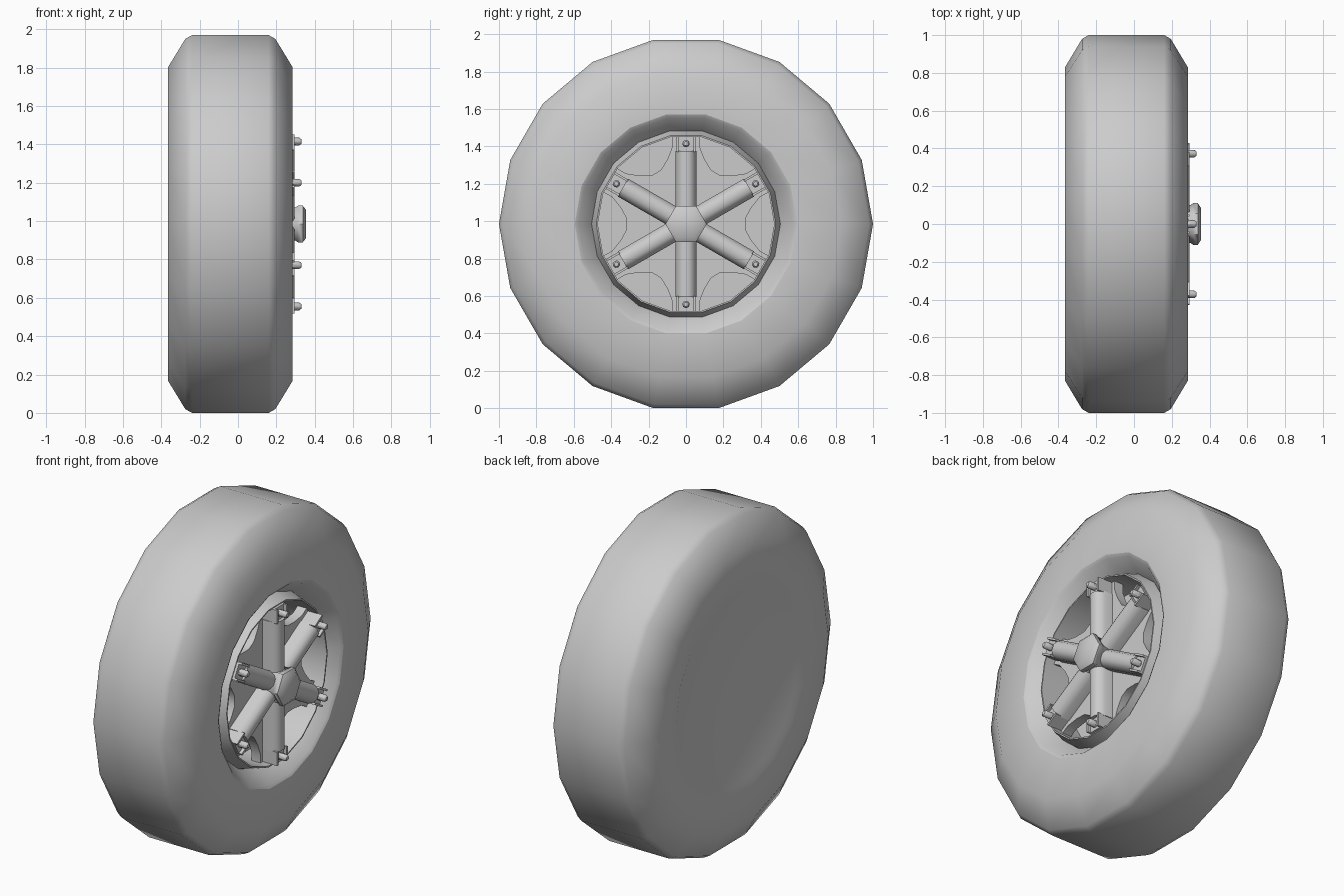
import bpy, bmesh
from math import sin, cos, pi, radians
from mathutils import Matrix, Vector

cube = bpy.data.objects.get("Cube")
if cube:
    bpy.data.objects.remove(cube, do_unlink=True)

AXLE = Vector((0, 0, 0.985))
SIDES = 18

grey = bpy.data.materials.new("plain grey")
grey.use_nodes = True
COLOUR = (0.6, 0.6, 0.6, 1)
grey.diffuse_color = COLOUR
grey.node_tree.nodes["Principled BSDF"].inputs["Base Color"].default_value = COLOUR


def finish(name, bm, angle=40):
    bmesh.ops.recalc_face_normals(bm, faces=bm.faces)
    mesh = bpy.data.meshes.new(name)
    bm.to_mesh(mesh)
    bm.free()
    obj = bpy.data.objects.new(name, mesh)
    obj.location = AXLE
    obj.data.materials.append(grey)
    bpy.context.collection.objects.link(obj)
    bpy.ops.object.select_all(action='DESELECT')
    obj.select_set(True)
    bpy.context.view_layer.objects.active = obj
    bpy.ops.object.shade_smooth_by_angle(angle=radians(angle))
    return obj


def lathe(bm, profile, sides=SIDES):
    """Revolve (x, radius) points about the axle; zero radius closes with a cap."""
    rings = []
    for x, r in profile:
        if r == 0:
            rings.append([bm.verts.new((x, 0, 0))] * sides)
        else:
            rings.append([bm.verts.new((x, r * cos(a), r * sin(a)))
                          for a in (2 * pi * i / sides for i in range(sides))])
    for a, b in zip(rings, rings[1:]):
        for i in range(sides):
            j = (i + 1) % sides
            corners = list(dict.fromkeys((a[i], a[j], b[j], b[i])))
            bm.faces.new(corners)


def prism(bm, points, offset, turn=None):
    """Extrude a closed outline along an offset."""
    low = [Vector(p) for p in points]
    high = [p + Vector(offset) for p in low]
    if turn:
        low, high = [turn @ p for p in low], [turn @ p for p in high]
    a = [bm.verts.new(p) for p in low]
    b = [bm.verts.new(p) for p in high]
    bm.faces.new(a)
    bm.faces.new(b)
    for i in range(len(a)):
        j = (i + 1) % len(a)
        bm.faces.new((a[i], a[j], b[j], b[i]))


def block(bm, x0, x1, y0, y1, z0, z1, turn):
    prism(bm, [(x0, y0, z0), (x1, y0, z0), (x1, y1, z0), (x0, y1, z0)],
          (0, 0, z1 - z0), turn)


# tyre with a closed, slightly recessed back
bm = bmesh.new()
lathe(bm, [(-0.35, 0), (-0.35, 0.58), (-0.365, 0.62), (-0.365, 0.83),
           (-0.275, 0.98), (-0.24, 1), (0.16, 1), (0.195, 0.98),
           (0.285, 0.83), (0.285, 0.595)])
finish("tyre", bm)

# rim: lip, groove, raised inner ring and barrel floor
bm = bmesh.new()
lathe(bm, [(0.285, 0.595), (0.275, 0.575), (0.18, 0.505), (0.26, 0.48),
           (0.26, 0.472), (0.05, 0.472), (0.05, 0)])
finish("rim", bm)

# wheel centre plate with six scalloped openings
scallop = [(-21, 0.472), (-20, 0.42), (-14, 0.36), (-5, 0.318)]
scallop += [(-a, r) for a, r in reversed(scallop)]
outline = []
for k in range(6):
    for a, r in scallop:
        t = radians(60 * k + a)
        outline.append((0.14, r * cos(t), r * sin(t)))
bm = bmesh.new()
prism(bm, outline, (0.06, 0, 0))
finish("centre_plate", bm, 30)

# six spokes with bolt seats
spokes, seats, bolts = bmesh.new(), bmesh.new(), bmesh.new()
half = [(0.16, 0.055), (0.25, 0.055), (0.28, 0.04), (0.295, 0.018)]
section = half + [(x, -w) for x, w in reversed(half)]
for k in range(6):
    turn = Matrix.Rotation(radians(60 * k + 30), 3, 'X')
    prism(spokes, [(x, 0.05, w) for x, w in section], (0, 0.34, 0), turn)
    block(seats, 0.16, 0.275, 0.385, 0.467, -0.05, 0.05, turn)
    for side in (-1, 1):
        block(seats, 0.2, 0.295, 0.385, 0.467, side * 0.045 - 0.006,
              side * 0.045 + 0.006, turn)
    # bolt with a rounded tip
    bolt = bmesh.new()
    lathe(bolt, [(0.27, 0.02), (0.32, 0.02), (0.33, 0.012), (0.33, 0)], 8)
    bolt.transform(turn.to_4x4() @ Matrix.Translation((0, 0.43, 0)))
    part = bpy.data.meshes.new("bolt_part")
    bolt.to_mesh(part)
    bolt.free()
    bolts.from_mesh(part)
    bpy.data.meshes.remove(part)
finish("spokes", spokes)
finish("bolt_seats", seats, 30)
finish("bolts", bolts)

# hexagonal hub cap
bm = bmesh.new()
lathe(bm, [(0.18, 0.1), (0.3, 0.1), (0.312, 0.11), (0.338, 0.11),
           (0.355, 0.085), (0.355, 0)], 6)
finish("hub_cap", bm, 50)
